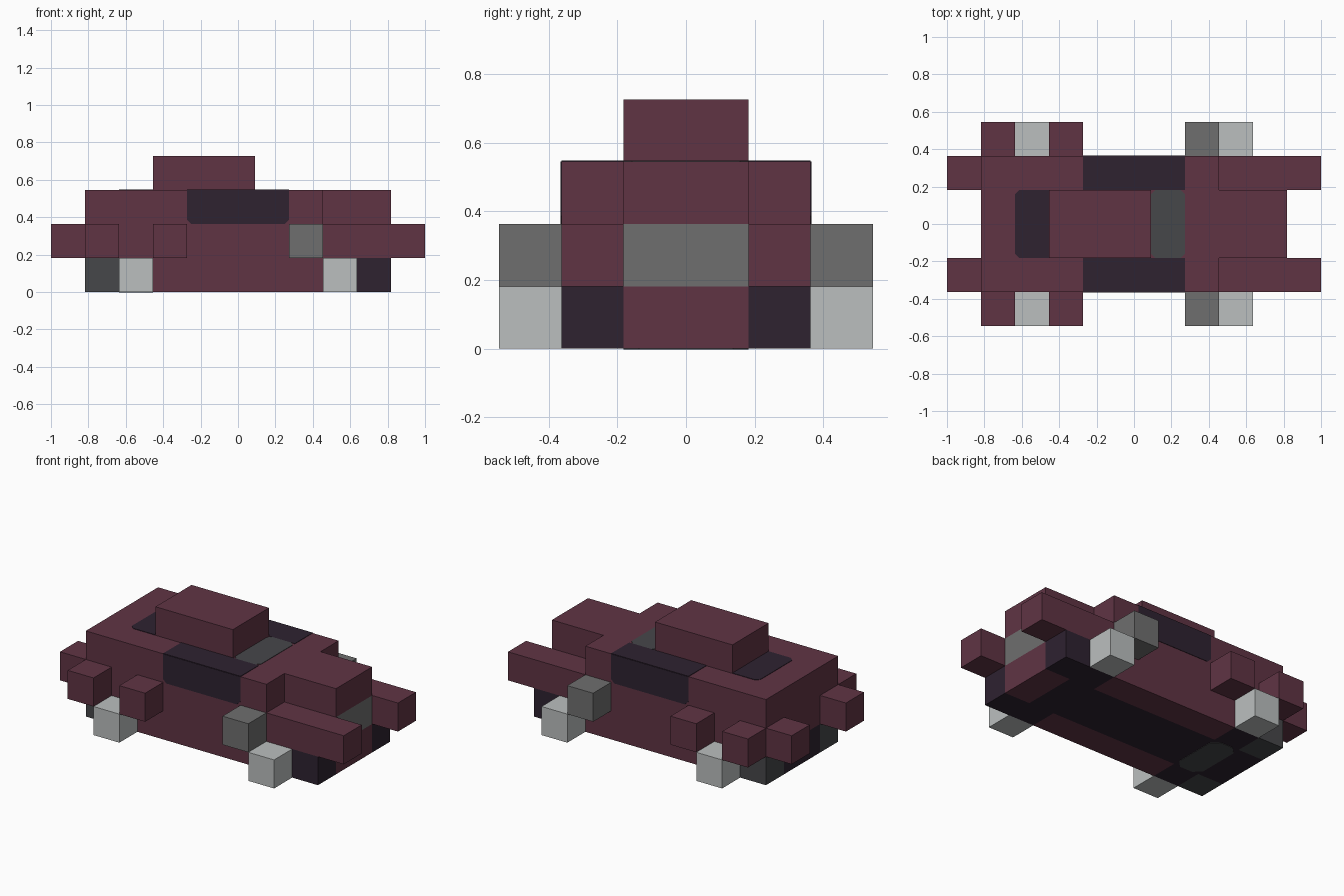
import bpy
import bmesh
from mathutils import Vector

cube = bpy.data.objects.get("Cube")
if cube:
    bpy.data.objects.remove(cube, do_unlink=True)

U = 2 / 11  # edge of one grid cell


def material(name, rgb):
    lin = [((c / 255 + 0.055) / 1.055) ** 2.4 for c in rgb] + [1]
    m = bpy.data.materials.new(name)
    m.use_nodes = True
    m.diffuse_color = lin
    node = next(n for n in m.node_tree.nodes if n.type == 'BSDF_PRINCIPLED')
    node.inputs["Base Color"].default_value = lin
    return m


MAROON = material("maroon paint", (96, 52, 68))
DARK = material("dark glass", (46, 34, 48))
CHARCOAL = material("charcoal", (70, 71, 74))
GREY = material("mid grey", (111, 111, 111))
LIGHT = material("light grey", (187, 191, 191))


def finish(name, bm, mat):
    bmesh.ops.recalc_face_normals(bm, faces=bm.faces[:])
    me = bpy.data.meshes.new(name)
    bm.to_mesh(me)
    bm.free()
    me.materials.append(mat)
    ob = bpy.data.objects.new(name, me)
    bpy.context.collection.objects.link(ob)


def point(x, y, z):
    return Vector((x - 5.5, y, z)) * U


def block(name, mat, x, y, z):
    """Box from cell ranges: x counts from the rear, y from the centre line."""
    bm = bmesh.new()
    bmesh.ops.create_cube(bm, size=1)
    lo, hi = point(x[0], y[0], z[0]), point(x[1], y[1], z[1])
    for v in bm.verts:
        v.co = (lo + hi) / 2 + v.co * (hi - lo)
    finish(name, bm, mat)


def pair(name, mat, x, y, z):
    block("left_" + name, mat, x, y, z)
    block("right_" + name, mat, x, (-y[1], -y[0]), z)


def panel(name, mat, axis, pos, a, b, cut, c=0.13):
    """Thin plate across one axis; cut names the corners to chamfer."""
    outline = []
    corners = [(0, 0), (1, 0), (1, 1), (0, 1)]
    for i, (s, t) in enumerate(corners):
        p = (a[s], b[t])
        ins = [(p[0] + (c if s == 0 else -c), p[1]), (p[0], p[1] + (c if t == 0 else -c))]
        if i not in cut:
            outline.append(p)
        else:
            outline += ins if i % 2 else ins[::-1]
    bm = bmesh.new()
    verts = []
    for p in outline:
        co = list(p)
        co.insert(axis, pos - 0.015)
        verts.append(bm.verts.new(point(*co)))
    face = bm.faces.new(verts)
    grown = bmesh.ops.extrude_face_region(bm, geom=[face])["geom"]
    for v in grown:
        if isinstance(v, bmesh.types.BMVert):
            v.co[axis] += 0.03 * U
    finish(name, bm, mat)


# Underbody layer
block("chassis", DARK, (1, 9), (-1, 1), (0, 1))
block("nose_base", MAROON, (9, 10), (-1, 1), (0, 1))
pair("sill", MAROON, (3, 8), (1, 2), (0, 1))
pair("front_corner", DARK, (9, 10), (1, 2), (0, 1))
pair("front_arch", DARK, (8, 9), (1, 2), (0, 1))
pair("rear_arch", DARK, (2, 3), (1, 2), (0, 1))
pair("rear_corner", CHARCOAL, (1, 2), (1, 2), (0, 1))
panel("underside_plate", CHARCOAL, 2, 0, (2, 3), (-1, 1), (0, 1, 2, 3), 0.25)

# Wheels, mirrors and fenders on the flanks
pair("front_wheel", LIGHT, (8, 9), (2, 3), (0, 1))
pair("rear_wheel", LIGHT, (2, 3), (2, 3), (0, 1))
pair("flank_block", GREY, (7, 8), (2, 3), (1, 2))
pair("fender_front", MAROON, (3, 4), (2, 3), (1, 2))
pair("fender_rear", MAROON, (1, 2), (2, 3), (1, 2))

# Main body, bumpers and grille
block("lower_body", MAROON, (1, 8), (-2, 2), (1, 2))
block("grille", GREY, (8, 10), (-1, 1), (1, 2))
pair("front_bar", MAROON, (8, 11), (1, 2), (1, 2))
pair("rear_bumper", MAROON, (0, 1), (1, 2), (1, 2))
block("upper_body", MAROON, (1, 8), (-2, 2), (2, 3))
block("hood", MAROON, (8, 10), (-1, 1), (2, 3))
block("roof", MAROON, (3, 6), (-1, 1), (3, 4))

# Windows
panel("right_window", DARK, 1, -2, (4, 7), (2, 3), (0, 1))
panel("left_window", DARK, 1, 2, (4, 7), (2, 3), (0, 1))
panel("right_window_top", DARK, 2, 3, (4, 7), (-2, -1), ())
panel("left_window_top", DARK, 2, 3, (4, 7), (1, 2), ())
panel("windscreen", CHARCOAL, 2, 3, (6, 7), (-1, 1), (0, 1, 2, 3))
panel("rear_window", DARK, 2, 3, (2, 3), (-1, 1), (0, 3))
